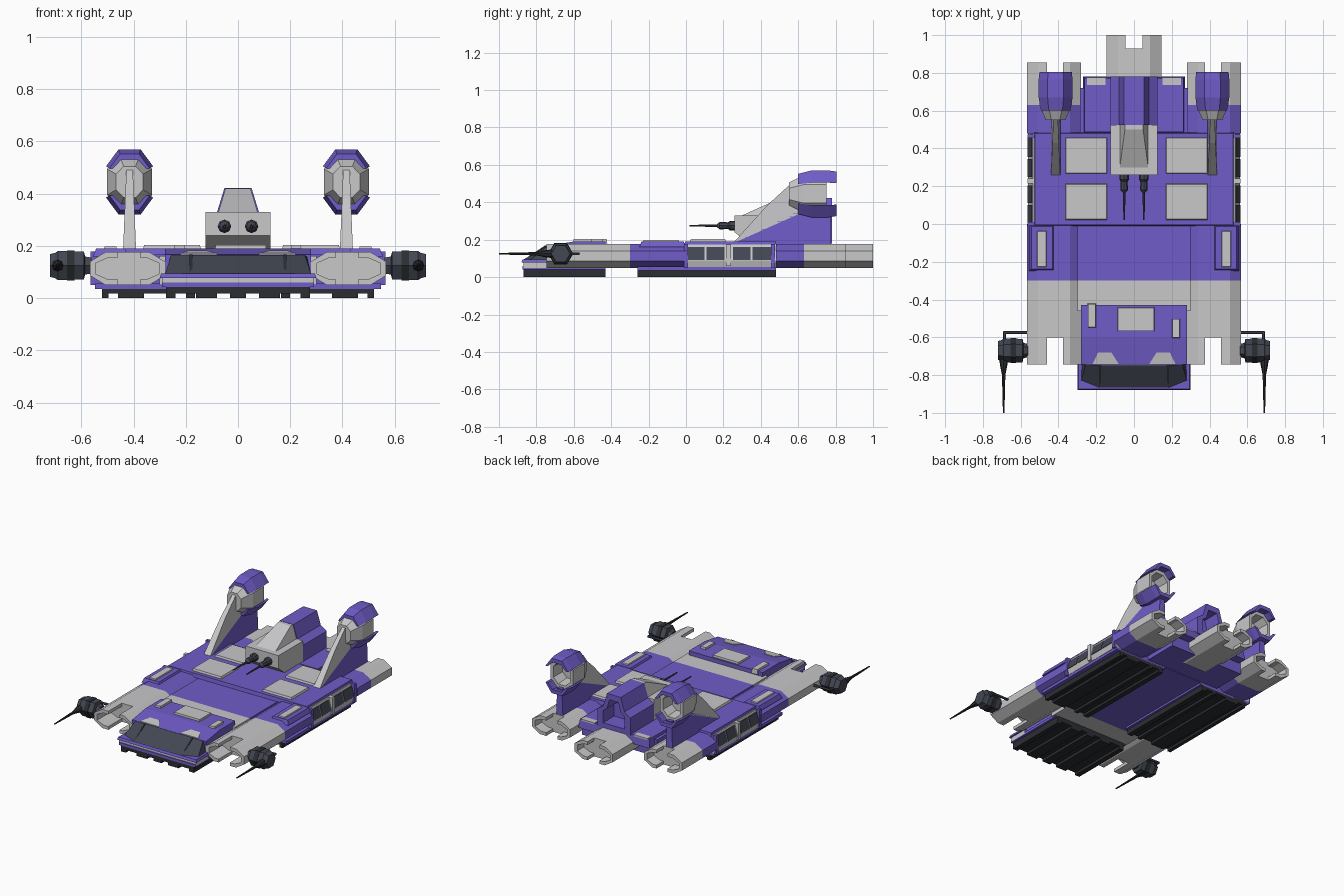
import bpy, bmesh, math

if "Cube" in bpy.data.objects:
    bpy.data.objects.remove(bpy.data.objects["Cube"])


def material(name, rgb):
    m = bpy.data.materials.new(name)
    m.diffuse_color = (*rgb, 1)
    m.use_nodes = True
    m.node_tree.nodes["Principled BSDF"].inputs["Base Color"].default_value = m.diffuse_color
    return m


PURPLE = material("purple paint", (0.165, 0.108, 0.58))
GREY = material("light grey", (0.58, 0.58, 0.59))
SLATE = material("slate glass", (0.055, 0.063, 0.085))
BLACK = material("dark underside", (0.025, 0.027, 0.032))


def loft(name, rings, mat, mirror=False):
    """Skin a list of equal-length rings and cap both ends."""
    bm = bmesh.new()
    vs = [[bm.verts.new(p) for p in r] for r in rings]
    n = len(rings[0])
    for a, b in zip(vs, vs[1:]):
        for i in range(n):
            bm.faces.new((a[i], a[(i + 1) % n], b[(i + 1) % n], b[i]))
    bm.faces.new(vs[0])
    bm.faces.new(vs[-1])
    bmesh.ops.recalc_face_normals(bm, faces=bm.faces)
    me = bpy.data.meshes.new(name)
    bm.to_mesh(me)
    bm.free()
    me.materials.append(mat)
    ob = bpy.data.objects.new(name, me)
    bpy.context.collection.objects.link(ob)
    if mirror:
        ob.modifiers.new("mirror", "MIRROR").use_mirror_merge = False
    return ob


def along_y(name, sec, y0, y1, mat, mirror=False):
    return loft(name, [[(x, y, z) for x, z in sec] for y in (y0, y1)], mat, mirror)


def along_x(name, prof, x0, x1, mat, mirror=False):
    return loft(name, [[(x, y, z) for y, z in prof] for x in (x0, x1)], mat, mirror)


def box(name, x0, x1, y0, y1, z0, z1, mat, mirror=False, inset=0.0):
    rings = [[(x0 + d, y0 + d, z), (x1 - d, y0 + d, z), (x1 - d, y1 - d, z), (x0 + d, y1 - d, z)]
             for z, d in ((z0, 0), (z1, inset))]
    return loft(name, rings, mat, mirror)


def turned(name, axis, c, steps, n, mat, mirror=False):
    """Round or n-sided part: c = other two coordinates, steps = (position, radius)."""
    rings = []
    for p, r in steps:
        cs = [(c[0] + r * math.cos(2 * math.pi * i / n), c[1] + r * math.sin(2 * math.pi * i / n))
              for i in range(n)]
        rings.append([(a, p, b) if axis == "y" else (p, a, b) for a, b in cs])
    return loft(name, rings, mat, mirror)


def octagon(x0, x1, z0, z1, cx, cz):
    return [(x0 + cx, z1), (x1 - cx, z1), (x1, z1 - cz), (x1, z0 + cz),
            (x1 - cx, z0), (x0 + cx, z0), (x0, z0 + cz), (x0, z1 - cz)]


def c_section(xi, xo, z0, z1, cx, cz, t):
    """Half of a hollow octagon: xi = slot edge, xo = outer wall."""
    s = 1 if xo > xi else -1
    k = xo - s * cx
    return [(xi, z1), (k, z1), (xo, z1 - cz), (xo, z0 + cz), (k, z0), (xi, z0), (xi, z0 + t),
            (k - s * .01, z0 + t), (xo - s * t, z0 + cz + .006),
            (xo - s * t, z1 - cz - .006), (k - s * .01, z1 - t), (xi, z1 - t)]


# Side hull pods, in colour bands, with slotted hollow ends
pod = octagon(0.28, 0.567, 0.05, 0.177, 0.06, 0.037)
for nm, y0, y1, m in (("front", -.60, -.30, GREY), ("middle", -.30, 0, PURPLE),
                      ("aft", .48, .63, PURPLE), ("rear", .63, .78, GREY)):
    along_y("pod_" + nm, pod, y0, y1, m, True)
box("pod_core", 0.25, 0.51, 0, 0.48, 0.05, 0.177, PURPLE, True)
for y0, y1, nm in ((-.745, -.60, "front"), (.78, .855, "rear")):
    for xi, xo in ((.375, .28), (.46, .567)):
        along_y("pod_prong_" + nm, c_section(xi, xo, .05, .177, .06, .037, .022), y0, y1, GREY, True)

# Window galleries on the sides
along_y("gallery_wall", [(.5, .05), (.55, .055), (.56, .09), (.535, .175), (.5, .175)],
        0, .48, GREY, True)
for y0, y1 in ((.01, .1), (.11, .205), (.25, .345), (.355, .455)):
    along_y("gallery_window", [(.55, .092), (.563, .092), (.543, .16), (.53, .16)], y0, y1, SLATE, True)
box("gallery_post", .53, .565, .215, .24, .06, .175, GREY, True)
for y in (0, .465):
    box("gallery_end", .5, .564, y - .01, y + .01, .05, .178, PURPLE, True)

# Central hull and roof
box("centre_front", -.3, .3, -.46, -.30, .05, .162, GREY)
box("centre_hull", -.3, .3, -.30, .48, .05, .162, PURPLE)
box("centre_aft", -.285, .285, .48, .72, .055, .17, PURPLE)
box("roof", -.53, .53, -.01, .485, .165, .19, PURPLE, inset=.005)
box("roof_aft", -.27, .27, .48, .78, .13, .188, PURPLE, inset=.008)
box("aft_tab", .15, .25, .735, .775, .18, .191, GREY, True)
box("shoulder_block", .42, .555, -.25, 0, .16, .19, PURPLE, True, .012)
box("shoulder_slot", .462, .515, -.23, -.035, .18, .198, GREY, True, .004)
box("lower_lip", .15, .548, -.26, .48, .036, .056, PURPLE, True)

# Roof plates
for x0, x1 in ((-.365, -.14), (.167, .392)):
    for y0, y1 in ((.02, .215), (.265, .46)):
        box("roof_plate", x0, x1, y0, y1, .185, .203, GREY, inset=.006)

# Rear central duct
along_y("rear_duct", octagon(-.145, .145, .05, .177, .06, .037), .60, .93, GREY)
along_y("rear_duct_prong", c_section(.045, .145, .05, .177, .06, .037, .022), .93, 1.0, GREY, True)

# Cockpit
along_x("cockpit_body", [(-.745, .05), (-.745, .167), (-.6, .19), (-.43, .19), (-.43, .05)],
        -.28, .28, PURPLE)
box("cockpit_nose", -.29, .29, -.87, -.74, .05, .082, GREY)
box("cockpit_lip", -.3, .3, -.88, -.73, .078, .095, PURPLE, inset=.006)
box("cockpit_chin", -.29, .29, -.875, -.43, .042, .06, PURPLE)
low = [(-.275, -.73), (-.28, -.83), (-.18, -.87), (.18, -.87), (.28, -.83), (.275, -.73)]
top = [(-.262, -.735), (-.255, -.742), (-.17, -.752), (.17, -.752), (.255, -.742), (.262, -.735)]
loft("windscreen", [[(x, y, .093) for x, y in low], [(x, y, .166) for x, y in top]], SLATE)
for x in (-.18, .18):
    loft("windscreen_bar", [[(x + d, -.872, .09) for d in (-.005, .005)] + [(x + .005, -.86, .09), (x - .005, -.86, .09)],
                            [(x + d, -.756, .168) for d in (-.005, .005)] + [(x + .005, -.744, .168), (x - .005, -.744, .168)]], BLACK)
brow = [(.08, -.742), (.22, -.742), (.19, -.68), (.12, -.68)]
loft("cockpit_brow", [[(x, y, .167 + (y + .745) * .159 + d) for x, y in brow] for d in (-.004, .005)], GREY, True)
for x0, x1, y0, y1 in ((-.09, .11, -.57, -.44), (-.247, -.2, -.55, -.42), (.2, .245, -.605, -.5)):
    box("cockpit_plate", x0, x1, y0, y1, .17, .203, GREY, inset=.004)

# Dark ribbed undersides
box("rear_belly", .165, .52, -.26, .48, .018, .045, BLACK, True)
for x0, x1 in ((.165, .2), (.25, .275), (.36, .46), (.495, .52)):
    box("rear_belly_rib", x0, x1, -.26, .48, .001, .02, BLACK, True)
box("front_belly", -.275, .275, -.87, -.43, .018, .05, BLACK)
for x0, x1 in ((.0, .03), (.08, .16), (.24, .275)):
    box("front_belly_rib", x0, x1, -.87, -.43, 0, .02, BLACK, True)

# Dorsal turret with twin guns
along_x("turret_box", [(.26, .24), (.26, .33), (.525, .33), (.525, .185), (.33, .185)], -.125, .125, GREY)
loft("turret_top", [[(-.075, .30, .33), (.075, .30, .33), (.075, .56, .33), (-.075, .56, .33)],
                    [(-.048, .50, .42), (.048, .50, .42), (.048, .56, .42), (-.048, .56, .42)]], GREY)
turned("turret_gun", "y", (.052, .275), [(.27, .026), (.235, .026), (.225, .018), (.18, .02), (.165, .007), (.02, .004)], 8, SLATE, True)
sec = [(-.125, .18), (-.125, .30), (-.08, .33), (-.052, .422), (.052, .422), (.08, .33), (.125, .30), (.125, .18)]
inner = [(x * .65, .29 + (z - .29) * .7) for x, z in sec]
loft("turret_housing", [[(x, y, z) for x, z in s] for s, y in
                        ((sec, .525), (sec, .78), (inner, .78), (inner, .66))], PURPLE)

# Tail fins, thinner toward the top
for nm, prof, m in (("fin_front", [(.25, .18), (.43, .38), (.55, .49), (.64, .46), (.62, .345)], GREY),
                    ("fin_base", [(.25, .18), (.6, .355), (.775, .355), (.775, .17)], PURPLE)):
    loft(nm, [[(.415 + s * (.025 - (z - .18) * .04), y, z) for y, z in prof] for s in (-1, 1)], m, True)

# Tail engines with purple shrouds above and below
oct_e = octagon(-.086, .086, -.1, .1, .048, .05)
loft("engine", [[(.415 + x * s, y, .445 + z * s) for x, z in oct_e] for y, s in
                ((.55, .6), (.63, 1), (.75, 1), (.75, .74), (.66, .66))], GREY, True)
shroud = [(-.09, .06), (-.042, .125), (.042, .125), (.09, .06), (.07, .06), (.035, .098), (-.035, .098), (-.07, .06)]
for nm, f in (("upper_shroud", 1), ("lower_shroud", -1)):
    loft(nm, [[(.415 + x * s, y, .445 + f * z * s) for x, z in shroud] for y, s in
              ((.6, .86), (.67, 1), (.765, 1), (.805, .95))], PURPLE, True)

# Side guns
turned("side_gun_body", "x", (-.67, .125), [(.56, .035), (.585, .04), (.59, .062), (.69, .064), (.7, .056), (.72, .05)], 6, SLATE, True)
turned("side_gun_band", "x", (-.67, .125), [(.625, .067), (.655, .067)], 6, BLACK, True)
turned("side_gun_barrel", "y", (.69, .125), [(-.7, .024), (-.745, .02), (-.8, .009), (-1.0, .004)], 8, BLACK, True)
turned("side_gun_pipe", "x", (-.575, .125), [(.56, .008), (.69, .008)], 6, SLATE, True)
turned("side_gun_elbow", "y", (.685, .125), [(-.63, .008), (-.57, .008)], 6, SLATE, True)
